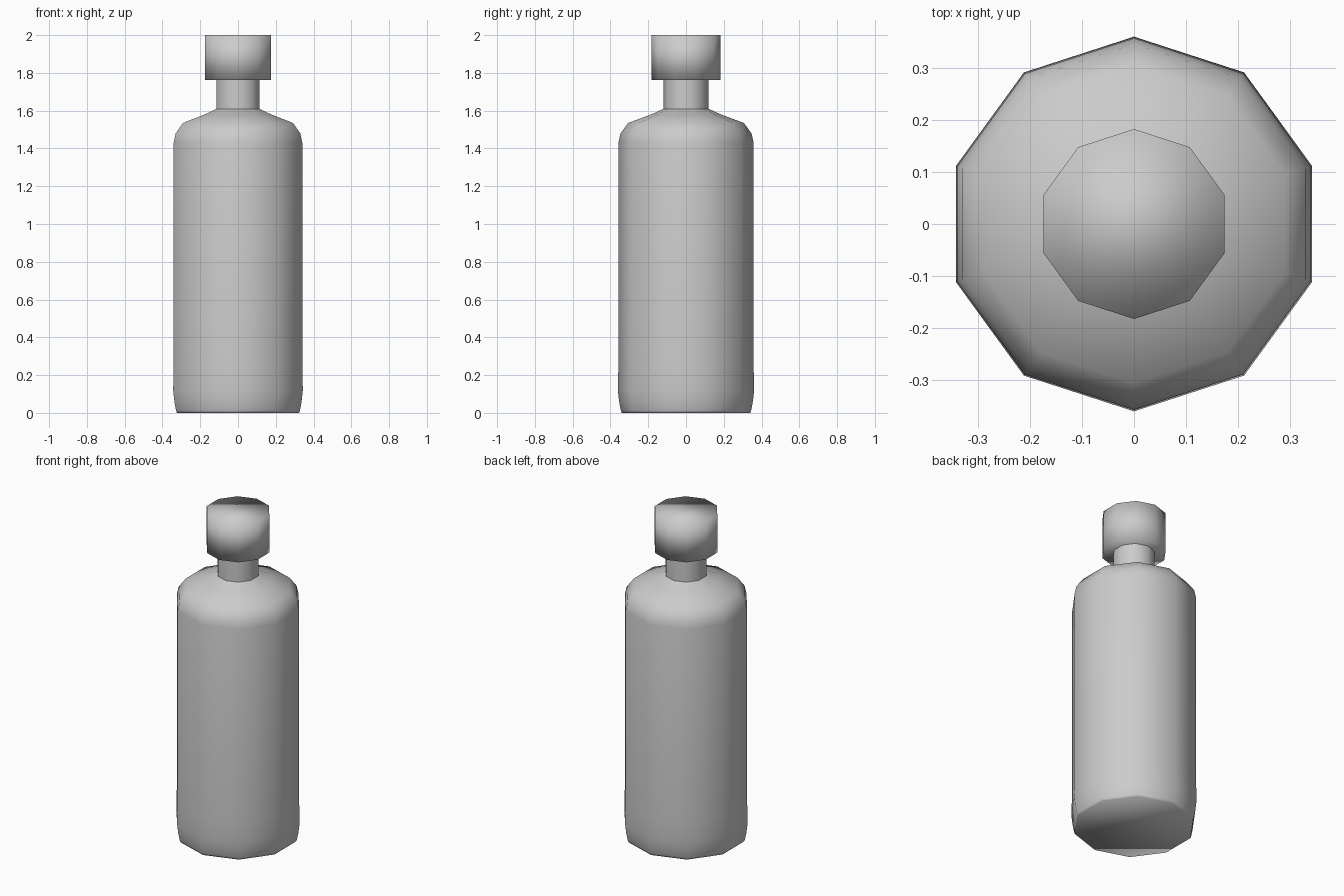
import bpy, bmesh
from math import sin, cos, tau

if "Cube" in bpy.data.objects:
    bpy.data.objects.remove(bpy.data.objects["Cube"])

SIDES = 10


def lathe(name, profile, close_bottom=True, close_top=True):
    """Spin a (radius, height) profile into a smooth ten-sided solid."""
    bm = bmesh.new()
    rings = []
    for r, z in profile:
        rings.append([bm.verts.new((r * sin(tau * i / SIDES), -r * cos(tau * i / SIDES), z))
                      for i in range(SIDES)])
    for a, b in zip(rings, rings[1:]):
        for i in range(SIDES):
            j = (i + 1) % SIDES
            bm.faces.new((a[i], a[j], b[j], b[i]))
    if close_bottom:
        bm.faces.new(rings[0][::-1])
    if close_top:
        bm.faces.new(rings[-1])
    for f in bm.faces:
        f.smooth = True
    mesh = bpy.data.meshes.new(name)
    bm.to_mesh(mesh)
    bm.free()
    obj = bpy.data.objects.new(name, mesh)
    bpy.context.collection.objects.link(obj)
    return obj


# Bottle body: tapered foot, straight wall, rounded shoulder
lathe("bottle_body", [
    (0.340, 0.0), (0.345, 0.012), (0.354, 0.06), (0.361, 0.12), (0.358, 0.24),
    (0.358, 1.43), (0.347, 1.48), (0.306, 1.535), (0.185, 1.58), (0.119, 1.61),
], close_top=False)

# Neck, running up to the cap
lathe("bottle_neck", [(0.119, 1.61), (0.119, 1.765)], close_bottom=False, close_top=False)

# Stopper cap
lathe("cap", [(0.183, 1.762), (0.183, 2.0)])
